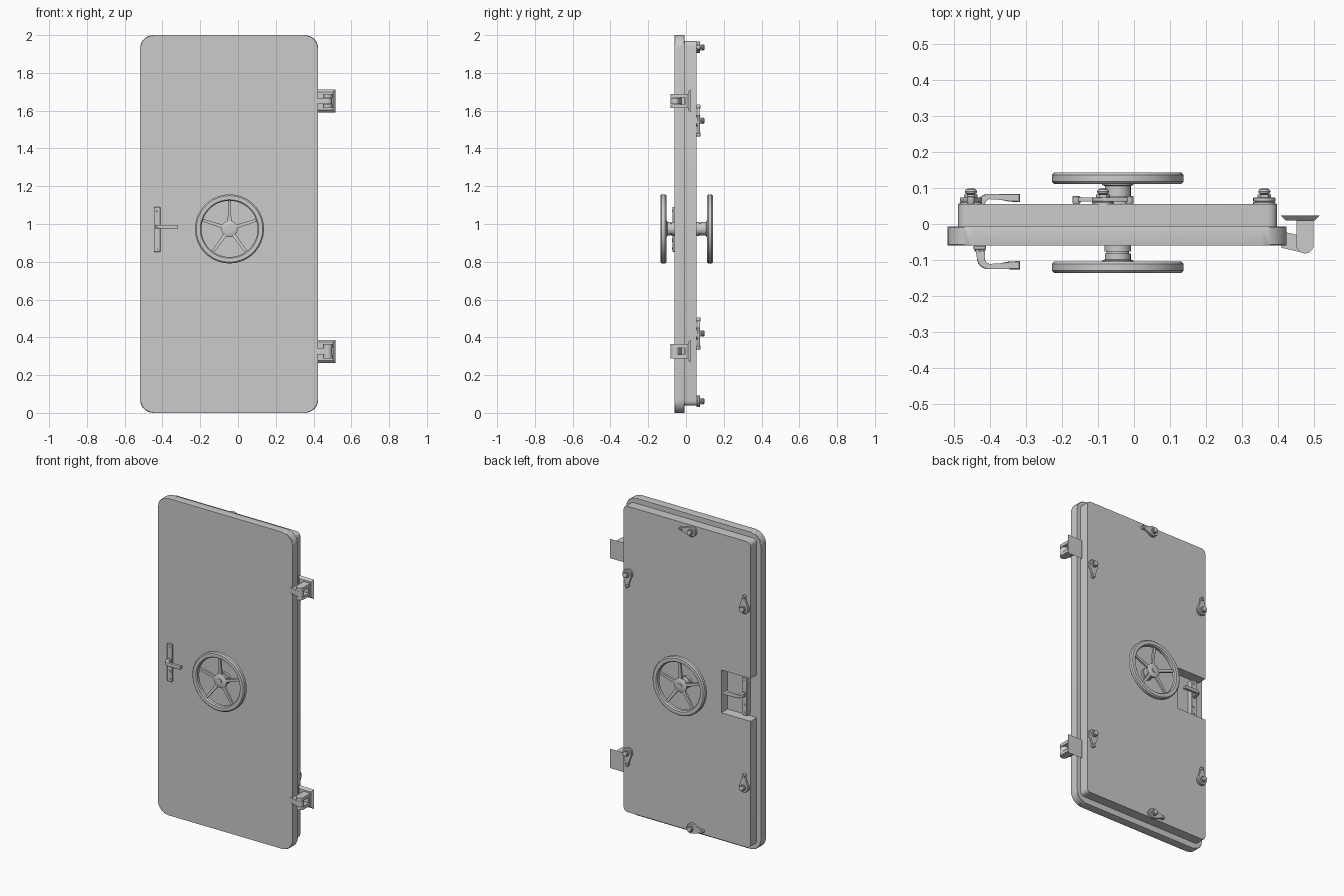
import bpy, bmesh, math
from mathutils import Vector

if "Cube" in bpy.data.objects:
    bpy.data.objects.remove(bpy.data.objects["Cube"])

DOOR_FRONT, SEAM, BACK = -0.06, -0.007, 0.055


def finish(name, bm, smooth=True):
    bmesh.ops.remove_doubles(bm, verts=bm.verts, dist=1e-5)
    bmesh.ops.recalc_face_normals(bm, faces=bm.faces)
    me = bpy.data.meshes.new(name)
    bm.to_mesh(me)
    bm.free()
    ob = bpy.data.objects.new(name, me)
    bpy.context.collection.objects.link(ob)
    if smooth:
        bpy.ops.object.select_all(action='DESELECT')
        ob.select_set(True)
        bpy.context.view_layer.objects.active = ob
        bpy.ops.object.shade_smooth_by_angle(angle=math.radians(35))
    return ob


def prism(name, pts, a, b, axis='y', grow=0.0, bevel=0.0):
    """Extrude a 2D outline: axis y takes (x, z) points, axis z takes (x, y).
    grow widens the far end for tapered blocks."""
    bm = bmesh.new()
    cx = sum(p[0] for p in pts) / len(pts)
    cy = sum(p[1] for p in pts) / len(pts)

    def ring(d, g):
        out = []
        for u, v in pts:
            u += math.copysign(g, u - cx)
            v += math.copysign(g, v - cy)
            out.append(bm.verts.new((u, d, v) if axis == 'y' else (u, v, d)))
        return out
    r0, r1 = ring(a, 0), ring(b, grow)
    n = len(pts)
    caps = [bm.faces.new(r0), bm.faces.new(r1)]
    for i in range(n):
        bm.faces.new((r0[i], r0[(i + 1) % n], r1[(i + 1) % n], r1[i]))
    if bevel:
        edges = list({e for f in caps for e in f.edges})
        bmesh.ops.bevel(bm, geom=edges, offset=bevel, segments=1, affect='EDGES')
    return finish(name, bm)


def lathe(name, profile, cx, cz, n=24, closed=False):
    """Spin (radius, y) points around an axis parallel to y."""
    bm = bmesh.new()
    rings = []
    for i in range(n):
        t = 2 * math.pi * i / n
        rings.append([bm.verts.new((cx + r * math.cos(t), y, cz + r * math.sin(t)))
                      for r, y in profile])
    m = len(profile)
    for i in range(n):
        p, q = rings[i], rings[(i + 1) % n]
        for j in range(m if closed else m - 1):
            k = (j + 1) % m
            bm.faces.new((p[j], p[k], q[k], q[j]))
    if not closed:
        bm.faces.new([r[0] for r in rings])
        bm.faces.new([r[-1] for r in rings])
    return finish(name, bm)


def arc(cx, cy, r, a0, a1, n):
    return [(cx + r * math.cos(math.radians(a0 + (a1 - a0) * i / n)),
             cy + r * math.sin(math.radians(a0 + (a1 - a0) * i / n))) for i in range(n + 1)]


def rounded(x0, x1, z0, z1, r, n=6):
    return (arc(x1 - r, z0 + r, r, -90, 0, n) + arc(x1 - r, z1 - r, r, 0, 90, n)
            + arc(x0 + r, z1 - r, r, 90, 180, n) + arc(x0 + r, z0 + r, r, 180, 270, n))


def box(x0, x1, z0, z1):
    return [(x0, z0), (x1, z0), (x1, z1), (x0, z1)]


# door leaf: rounded outer plate, and inner panel notched for the inside handle
prism("outer_plate", rounded(-0.518, 0.424, 0, 2, 0.07, 8), DOOR_FRONT, SEAM, bevel=0.003)
panel = rounded(-0.489, 0.397, 0.038, 1.968, 0.025, 4)
notch = [(-0.489, 1.11), (-0.285, 1.11), (-0.285, 0.84), (-0.489, 0.84)]
prism("inner_panel", panel[:15] + notch + panel[15:], SEAM, BACK)

# hand wheels, one on each side
WX, WZ = -0.045, 0.974


def hand_wheel(side, s, base, rim_y):
    def y(v):
        return s * v
    lo, hi = rim_y - 0.016, rim_y + 0.016
    rim = [(0.149, lo + .007), (0.155, lo), (0.176, lo), (0.183, lo + .007),
           (0.183, hi - .007), (0.176, hi), (0.155, hi), (0.149, hi - .007)]
    lathe(side + "_wheel_rim", [(r, y(v)) for r, v in rim], WX, WZ, 36, True)
    hub = [(0.036, lo - .006), (0.044, lo - .002), (0.044, lo + .01), (0.038, lo + .014),
           (0.014, lo + .014), (0.014, lo + .019)]
    lathe(side + "_wheel_hub", [(r, y(v)) for r, v in hub], WX, WZ)
    neck = [(0.037, base), (0.037, base + .016), (0.031, base + .016), (0.031, base + .022),
            (0.036, base + .022), (0.036, lo - .005)]
    lathe(side + "_wheel_neck", [(r, y(v)) for r, v in neck], WX, WZ)
    bm = bmesh.new()
    for k in range(5):
        t = math.radians(90 + 72 * k)
        d, w = Vector((math.cos(t), 0, math.sin(t))), Vector((-math.sin(t), 0, math.cos(t)))
        ends = []
        for r, hw, y0, y1 in ((0.035, .010, lo - .001, lo + .011), (0.158, .007, lo + .007, lo + .019)):
            c = Vector((WX, 0, WZ)) + d * r
            ends.append([bm.verts.new(c + w * a + Vector((0, y(b), 0)))
                         for a, b in ((-hw, y0), (hw, y0), (hw, y1), (-hw, y1))])
        p, q = ends
        bm.faces.new(p)
        bm.faces.new(q)
        for i in range(4):
            j = (i + 1) % 4
            bm.faces.new((p[i], p[j], q[j], q[i]))
    finish(side + "_wheel_spokes", bm)


hand_wheel("front", -1, 0.06, 0.120)
hand_wheel("back", 1, 0.055, 0.127)


# lever handles with long backing plates
def lever_handle(side, s, mount, face):
    prism(side + "_handle_plate", rounded(-0.446, -0.411, 0.852, 1.09, 0.004, 2),
          s * mount, s * (face + 0.011), bevel=0.002)
    outline = ([(-0.412, 0.008), (-0.416, 0.018), (-0.416, 0.036)]
               + arc(-0.402, 0.038, 0.013, 180, 90, 5)
               + [(-0.37, 0.051), (-0.345, 0.044), (-0.317, 0.043), (-0.317, 0.066)]
               + arc(-0.407, 0.036, 0.029, 90, 180, 6) + [(-0.437, 0.018), (-0.444, 0.008)])
    prism(side + "_lever", [(x, s * (v + face)) for x, v in outline], 0.976, 0.996, 'z', bevel=0.002)
    lathe(side + "_lever_collar", [(.015, s * (face + .008)), (.015, s * (face + .017))], -0.4285, 0.986, 20)
    for z in (0.87, 1.07):
        lathe(side + "_plate_screw", [(.006, s * (face + .01)), (.005, s * (face + .013))], -0.4285, z, 12)
    lathe(side + "_lock_cylinder", [(.009, s * (face + .01)), (.009, s * (face + .015))], -0.4285, 0.915, 16)


lever_handle("front", -1, 0.06, 0.06)
lever_handle("back", 1, SEAM, 0.018)


# locking dogs around the inner face
def dog(name, x, z, heading):
    lathe(name + "_flange", [(.031, BACK), (.031, .060), (.026, .063)], x, z)
    h = math.radians(heading)
    local = arc(0, 0, 0.031, 68, 292, 14) + arc(0.07, 0, 0.008, -80, 80, 5)
    pts = [(x + u * math.cos(h) - v * math.sin(h), z + u * math.sin(h) + v * math.cos(h)) for u, v in local]
    prism(name + "_arm", pts, 0.062, 0.074, bevel=0.002)
    tx, tz = x + 0.074 * math.cos(h), z + 0.074 * math.sin(h)
    lathe(name + "_tip", [(.009, .056), (.011, .059), (.011, .075), (.008, .078)], tx, tz, 14)
    lathe(name + "_nut", [(.019, .073), (.019, .082)], x, z, 6)
    lathe(name + "_bolt", [(.010, .082), (.015, .085), (.017, .090), (.014, .096), (.007, .099)], x, z, 16)


for z, level in ((1.547, "upper"), (0.42, "lower")):
    dog(level + "_hinge_side_dog", 0.362, z, -90)
    dog(level + "_handle_side_dog", -0.453, z, 90)
dog("top_dog", -0.086, 1.935, 0)
dog("bottom_dog", -0.086, 0.062, 180)


# hinges: wall plate with a pierced fork, and an arm fixed to the door edge
def pierced(name, outer, a, b, px, py, r):
    """Outline with a round hole, bridged into one loop."""
    hole = arc(px, py, r, 270, -90, 16)
    # start both loops at the lowest point below the hole
    return prism(name, outer + [outer[0]] + hole, a, b, 'z')


PX, PY = 0.475, -0.058
for cz, level in ((1.651, "upper"), (0.326, "lower")):
    prism(level + "_hinge_wall_plate", box(0.421, 0.503, cz - .048, cz + .048), 0.010, 0.023, grow=0.013)
    lug = arc(PX, PY, 0.024, -90, 0, 5) + [(0.499, 0.011), (0.451, 0.011)] + arc(PX, PY, 0.024, 180, 270, 5)[:-1]
    for part, z0, z1 in (("top", 0.018, 0.038), ("bottom", -0.038, -0.018)):
        pierced(level + "_hinge_" + part + "_lug", lug, cz + z0, cz + z1, PX, PY, 0.015)
    prism(level + "_hinge_web", box(0.453, 0.497, cz - .018, cz + .018), -0.006, 0.011)
    arm = arc(PX, PY, 0.023, -105, 75, 10) + [(0.452, -0.03), (0.41, -0.02), (0.41, -0.066)]
    start = [(PX, PY - 0.023)]
    arm = start + arm[1:]
    pierced(level + "_hinge_arm", arm, cz - .017, cz + .017, PX, PY, 0.0145)
